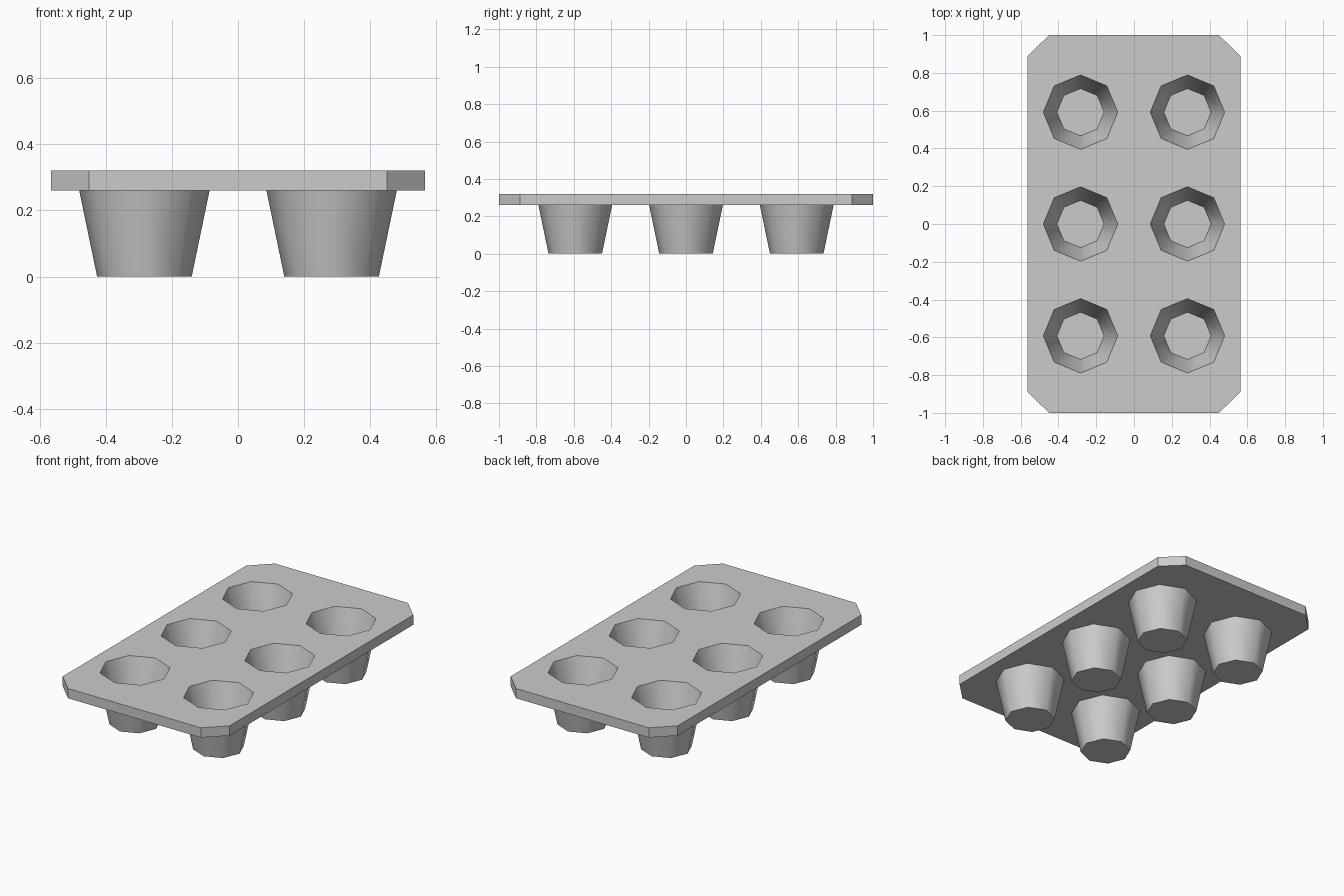
import bpy, bmesh
from math import cos, sin, tau

cube = bpy.data.objects.get("Cube")
if cube:
    bpy.data.objects.remove(cube, do_unlink=True)

metal = bpy.data.materials.new("grey_metal")
metal.use_nodes = True
color = (0.6, 0.6, 0.6, 1)
metal.diffuse_color = color
metal.node_tree.nodes["Principled BSDF"].inputs["Base Color"].default_value = color

TOP, UNDER, FLOOR = 0.32, 0.26, 0.05
RIM, BASE, WELL = 0.197, 0.143, 0.125
SIDES = 8
CENTRES = [(x, y) for x in (-0.283, 0.283) for y in (-0.592, 0, 0.592)]
CORNER = [(0.565, 0.887), (0.45, 1.0)]

bm = bmesh.new()


def loop(points, z):
    return [bm.verts.new((x, y, z)) for x, y in points]


def ring(centre, radius, z):
    cx, cy = centre
    angles = [tau * i / SIDES for i in range(SIDES)]
    return loop([(cx + radius * cos(a), cy + radius * sin(a)) for a in angles], z)


def bridge(a, b, smooth):
    for i in range(len(a)):
        j = (i + 1) % len(a)
        bm.faces.new((a[i], a[j], b[j], b[i])).smooth = smooth


def perforated_face(loops):
    edges = []
    for verts in loops:
        for i, v in enumerate(verts):
            w = verts[(i + 1) % len(verts)]
            edges.append(bm.edges.get((v, w)) or bm.edges.new((v, w)))
    bmesh.ops.triangle_fill(bm, use_beauty=True, use_dissolve=False, edges=edges)


# plate outline with clipped corners
outline = (CORNER
           + [(-x, y) for x, y in reversed(CORNER)]
           + [(-x, -y) for x, y in CORNER]
           + [(x, -y) for x, y in reversed(CORNER)])
upper, lower = loop(outline, TOP), loop(outline, UNDER)
bridge(lower, upper, False)

# cups: tapered well inside, tapered wall outside
well_rims, wall_rims = [], []
for centre in CENTRES:
    well_rim, well_floor = ring(centre, RIM, TOP), ring(centre, WELL, FLOOR)
    wall_rim, wall_base = ring(centre, RIM, UNDER), ring(centre, BASE, 0)
    bridge(well_rim, well_floor, True)
    bridge(wall_rim, wall_base, True)
    bm.faces.new(well_floor)
    bm.faces.new(wall_base)
    well_rims.append(well_rim)
    wall_rims.append(wall_rim)

# plate top and underside around the cups
perforated_face([upper] + well_rims)
perforated_face([lower] + wall_rims)
for face in bm.faces:
    if abs(face.normal.z) > 0.99:
        face.smooth = False

# outer shell and wells form one closed surface
bmesh.ops.recalc_face_normals(bm, faces=bm.faces[:])
mesh = bpy.data.meshes.new("muffin_tray")
bm.to_mesh(mesh)
bm.free()
mesh.materials.append(metal)
tray = bpy.data.objects.new("muffin_tray", mesh)
bpy.context.collection.objects.link(tray)
